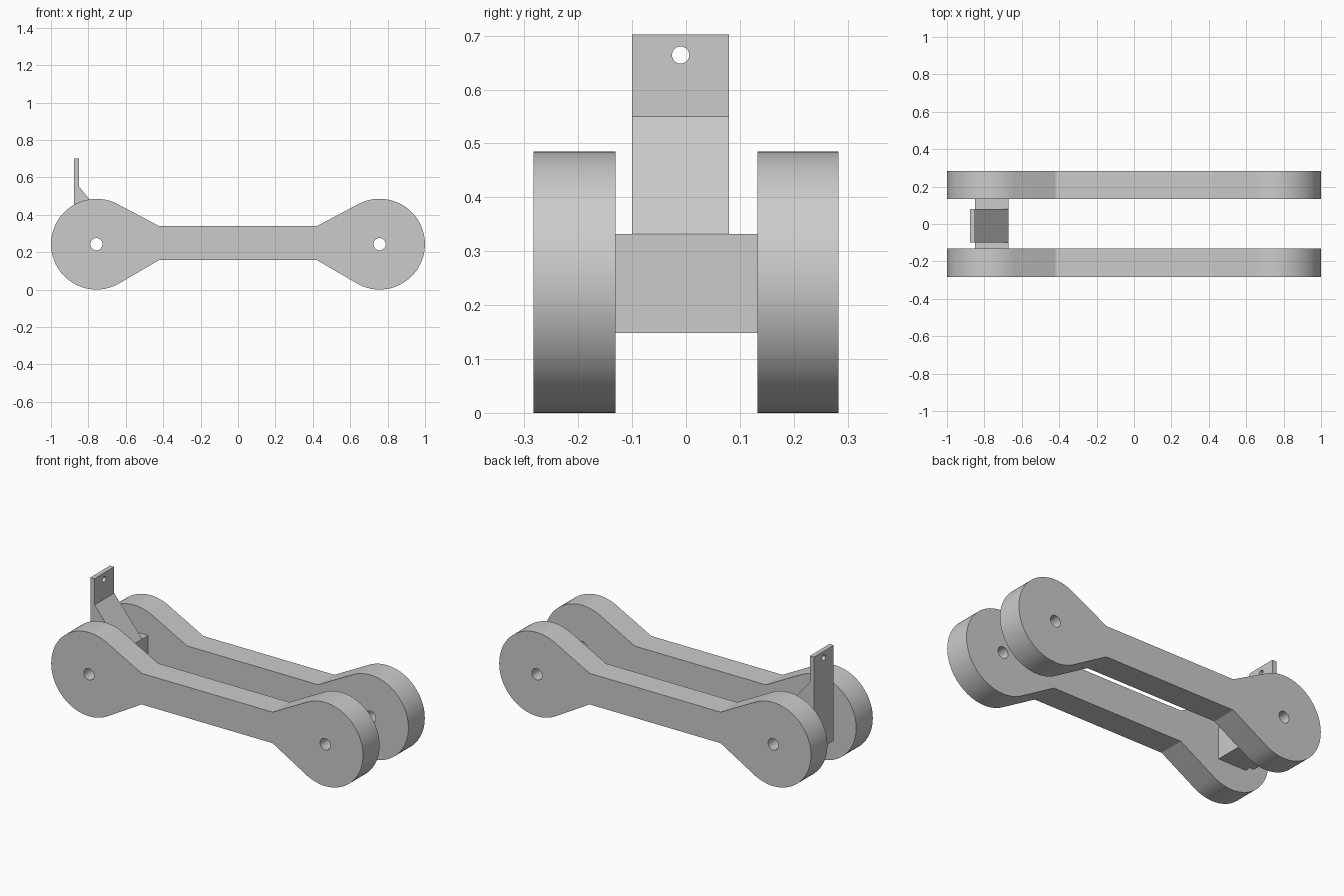
import bpy, bmesh
from math import acos, atan2, cos, sin, hypot, pi, radians

cube = bpy.data.objects.get("Cube")
if cube:
    bpy.data.objects.remove(cube, do_unlink=True)

grey = bpy.data.materials.new("plain_grey")
grey.use_nodes = True
colour = (0.6, 0.6, 0.6, 1)
grey.diffuse_color = colour
grey.node_tree.nodes["Principled BSDF"].inputs["Base Color"].default_value = colour

R = 0.2425           # end disc radius, also height of the pivot axis
PIVOT = 0.757        # distance of the pivots from the middle
HOLE = 0.033


def prism(name, profile, y0, y1):
    """Extrude an x-z outline between two y positions."""
    bm = bmesh.new()
    face = bm.faces.new([bm.verts.new((x, y0, z)) for x, z in profile])
    out = bmesh.ops.extrude_face_region(bm, geom=[face])
    verts = [v for v in out["geom"] if isinstance(v, bmesh.types.BMVert)]
    bmesh.ops.translate(bm, verts=verts, vec=(0, y1 - y0, 0))
    bmesh.ops.recalc_face_normals(bm, faces=bm.faces)
    mesh = bpy.data.meshes.new(name)
    bm.to_mesh(mesh)
    bm.free()
    obj = bpy.data.objects.new(name, mesh)
    bpy.context.collection.objects.link(obj)
    mesh.materials.append(grey)
    return obj


def drill(obj, centre, radius, rotation):
    """Cut a round hole through the part."""
    bpy.ops.mesh.primitive_cylinder_add(vertices=32, radius=radius, depth=1,
                                        location=centre, rotation=rotation)
    cutter = bpy.context.object
    cutter.hide_render = True
    cutter.data.materials.append(grey)
    mod = obj.modifiers.new("hole", 'BOOLEAN')
    mod.operation, mod.solver, mod.object = 'DIFFERENCE', 'EXACT', cutter
    bpy.ops.object.select_all(action='DESELECT')
    obj.select_set(True)
    bpy.context.view_layer.objects.active = obj
    bpy.ops.object.modifier_apply(modifier=mod.name)
    bpy.data.objects.remove(cutter, do_unlink=True)
    bpy.ops.object.shade_smooth_by_angle(angle=radians(25))


# Link outline: narrow bar flaring along tangents into a disc at each end
neck_x, neck_z = 0.42, 0.09
dx, dz = neck_x - PIVOT, neck_z
start = atan2(dz, dx) - acos(R / hypot(dx, dz))
steps = 56
half = [(neck_x, neck_z)]
for i in range(steps + 1):
    a = start - 2 * start * i / steps
    half.append((PIVOT + R * cos(a), R * sin(a)))
half.append((neck_x, -neck_z))
outline = half + [(-x, -z) for x, z in half]
outline = [(x, z + R + (0.006 if abs(x) == neck_x else 0)) for x, z in outline]

# Front and rear links with a pivot hole at both ends
ALONG_Y, ALONG_X = (pi / 2, 0, 0), (0, pi / 2, 0)
for name, y0, y1 in (("front_link", -0.283, -0.131), ("rear_link", 0.133, 0.283)):
    link = prism(name, outline, y0, y1)
    for side in (-1, 1):
        drill(link, (side * PIVOT, 0, R), HOLE, ALONG_Y)

# Spacer block joining the links
block = prism("spacer_block", [(-0.85, 0.148), (-0.67, 0.148),
                               (-0.67, 0.332), (-0.85, 0.332)], -0.131, 0.133)
drill(block, (-PIVOT, 0, R), HOLE, ALONG_Y)

# Upright tab with its sloping brace
tab = prism("upright_tab", [(-0.877, 0.148), (-0.85, 0.148), (-0.85, 0.332),
                            (-0.67, 0.332), (-0.85, 0.55), (-0.85, 0.702),
                            (-0.877, 0.702)], -0.1, 0.08)
drill(tab, (-0.86, -0.01, 0.664), 0.016, ALONG_X)
